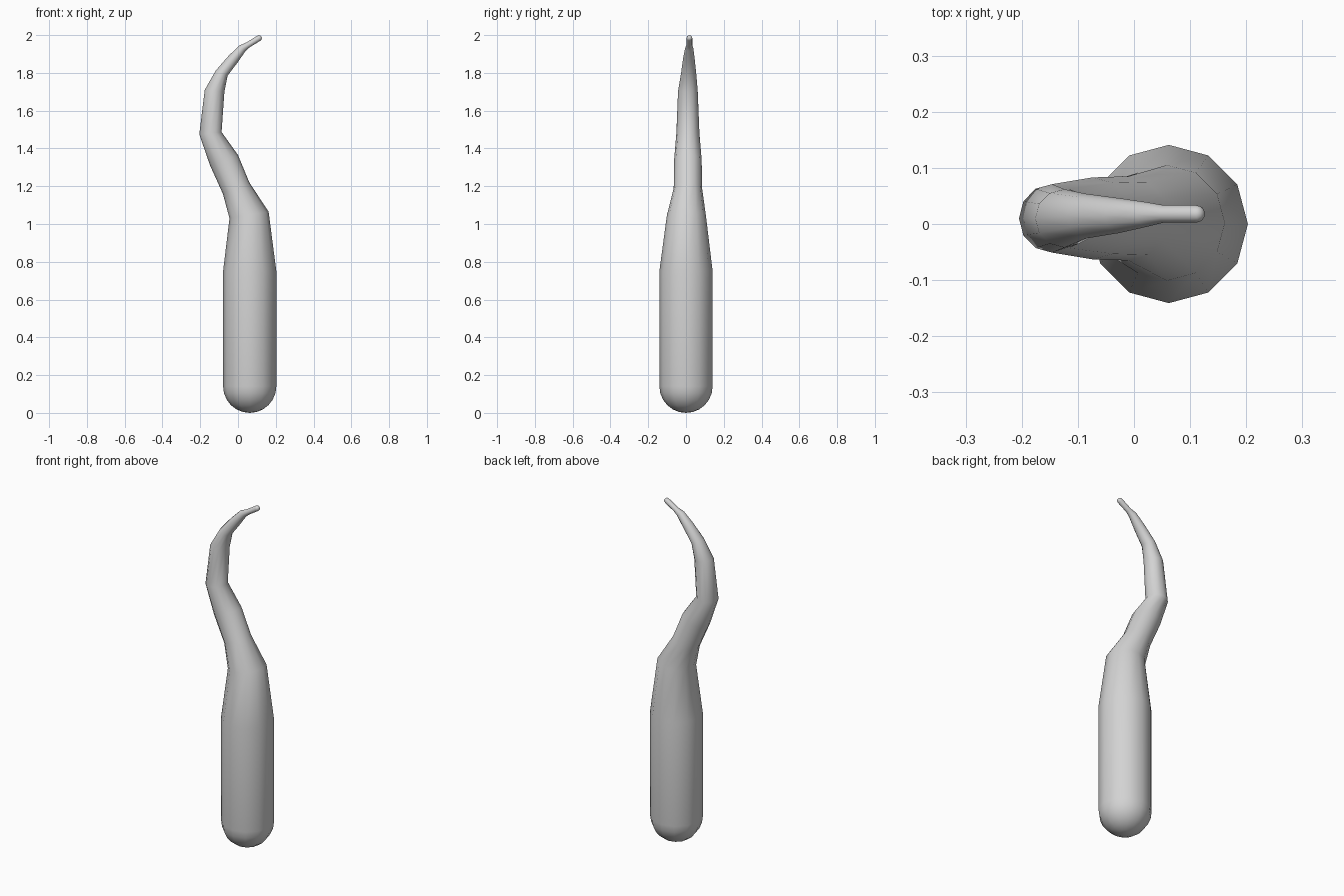
import bpy, bmesh, math
from mathutils import Vector

if "Cube" in bpy.data.objects:
    bpy.data.objects.remove(bpy.data.objects["Cube"])

SIDES = 12

grey = bpy.data.materials.new("light grey")
grey.diffuse_color = (0.65, 0.65, 0.65, 1)
grey.use_nodes = True
grey.node_tree.nodes["Principled BSDF"].inputs["Base Color"].default_value = grey.diffuse_color

# Cross-sections: left point (x, z), right point (x, z), centre y, half depth in y
sections = []

# Rounded bottom
R, CX = 0.141, 0.062
for deg in (75, 60, 45, 30, 15):
    a = math.radians(deg)
    r, z = R * math.cos(a), R - R * math.sin(a)
    sections.append(((CX - r, z), (CX + r, z), 0.0, r))

# Handle, shoulder and bent neck
sections += [
    ((-0.079, 0.141), (0.203, 0.141), 0.0, 0.141),
    ((-0.079, 0.75), (0.203, 0.75), 0.0, 0.141),
    ((-0.045, 1.03), (0.162, 1.065), 0.002, 0.103),
    ((-0.08, 1.16), (0.06, 1.22), 0.01, 0.075),
    ((-0.148, 1.31), (0.0, 1.365), 0.01, 0.073),
    ((-0.205, 1.475), (-0.087, 1.487), 0.01, 0.061),
    ((-0.176, 1.71), (-0.072, 1.70), 0.01, 0.052),
    ((-0.118, 1.812), (-0.055, 1.785), 0.014, 0.040),
    ((-0.052, 1.888), (0.0, 1.858), 0.015, 0.031),
    ((0.005, 1.944), (0.04, 1.916), 0.017, 0.022),
]

# Thin tip with a rounded end
axis = Vector((0.85, 0.527))
side = Vector((-axis.y, axis.x))
end, r0 = Vector((0.111, 1.984)), 0.0155
for back, k in ((-0.068, 1), (0, 1), (0.008, 0.87), (0.0134, 0.5)):
    c = end + axis * back
    sections.append((tuple(c + side * r0 * k), tuple(c - side * r0 * k), 0.018, r0 * k))

# Loft the sections into one closed tube
bm = bmesh.new()
rings = []
for left, right, y, depth in sections:
    l, r = Vector((left[0], y, left[1])), Vector((right[0], y, right[1]))
    mid, half = (l + r) / 2, (r - l) / 2
    rings.append([bm.verts.new(mid + half * math.cos(a) + Vector((0, depth * math.sin(a), 0)))
                  for a in (2 * math.pi * i / SIDES for i in range(SIDES))])
for a, b in zip(rings, rings[1:]):
    for i in range(SIDES):
        j = (i + 1) % SIDES
        bm.faces.new((a[i], a[j], b[j], b[i]))
bottom = bm.verts.new((CX, 0, 0))
top_co = end + axis * r0
top = bm.verts.new((top_co.x, 0.018, top_co.y))
for i in range(SIDES):
    j = (i + 1) % SIDES
    bm.faces.new((bottom, rings[0][j], rings[0][i]))
    bm.faces.new((top, rings[-1][i], rings[-1][j]))
bmesh.ops.recalc_face_normals(bm, faces=bm.faces)
for f in bm.faces:
    f.smooth = True

mesh = bpy.data.meshes.new("curved_probe")
bm.to_mesh(mesh)
bm.free()
mesh.materials.append(grey)
obj = bpy.data.objects.new("curved_probe", mesh)
bpy.context.collection.objects.link(obj)
